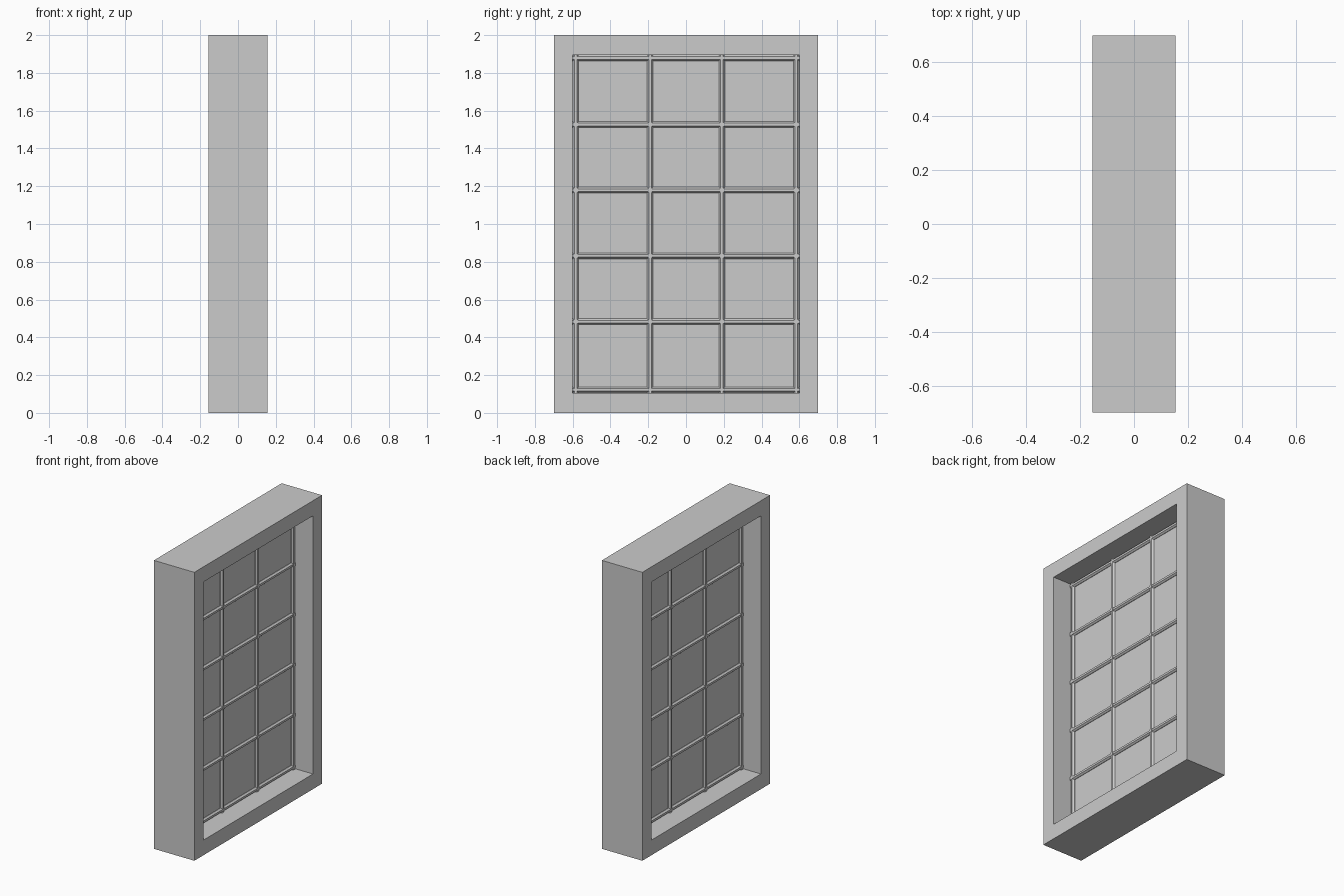
import bpy

if "Cube" in bpy.data.objects:
    bpy.data.objects.remove(bpy.data.objects["Cube"])

HX, Z0, Z1 = 0.155, 0.105, 1.895      # frame half depth, opening bottom and top
HY = 0.6                              # opening half width


def make(name, verts, faces):
    me = bpy.data.meshes.new(name)
    me.from_pydata(verts, [], faces)
    ob = bpy.data.objects.new(name, me)
    bpy.context.collection.objects.link(ob)
    return ob


def box(name, centre, size):
    bpy.ops.mesh.primitive_cube_add(size=1, location=centre)
    ob = bpy.context.object
    ob.name = name
    ob.scale = size
    return ob


def bar(name, pos, start, end, vertical):
    # glazing bar: chamfered eight-sided section, same on both window sides
    prof = [(-.007, .022), (.007, .022), (.016, .011), (.016, -.011),
            (.007, -.022), (-.007, -.022), (-.016, -.011), (-.016, .011)]
    n = len(prof)
    verts = []
    for t in (start, end):
        for w, x in prof:
            verts.append((x, pos + w, t) if vertical else (x, -t, pos + w))
    faces = [(i, i + n, (i + 1) % n + n, (i + 1) % n) for i in range(n)]
    faces = [f[::-1] for f in faces]
    faces += [tuple(reversed(range(n))), tuple(range(n, 2 * n))]
    return make(name, verts, [f[::-1] for f in faces] if vertical else faces)


def fix_normals(ob):
    import bmesh
    bm = bmesh.new()
    bm.from_mesh(ob.data)
    bmesh.ops.recalc_face_normals(bm, faces=bm.faces)
    bm.to_mesh(ob.data)
    bm.free()


# Outer frame: one rectangular ring
outer = [(-.7, 0), (.7, 0), (.7, 2), (-.7, 2)]
inner = [(-HY, Z0), (HY, Z0), (HY, Z1), (-HY, Z1)]
verts = [(x, y, z) for x in (HX, -HX) for y, z in outer + inner]
faces = []
for i in range(4):
    j = (i + 1) % 4
    faces += [(i, j, j + 4, i + 4), (i + 8, i + 12, j + 12, j + 8),
              (i, i + 8, j + 8, j), (i + 4, j + 4, j + 12, i + 12)]
fix_normals(make("window_frame", verts, faces))

# Glass sheet
box("glass_pane", (0, 0, 1), (.016, 2 * HY, Z1 - Z0))

# Glazing bars, including those along the opening's edge
columns = [-.584, -.19, .19, .584]
rows = [.122, .483, .831, 1.179, 1.527, 1.879]
for y in columns:
    fix_normals(bar("upright_bar", y, Z0, Z1, True))
for z in rows:
    fix_normals(bar("cross_bar", z, -HY, HY, False))

# Small raised blocks where the bars cross
for y in columns:
    for z in rows[1:-1]:
        box("bar_joint", (0, y, z), (.048, .022, .022))
